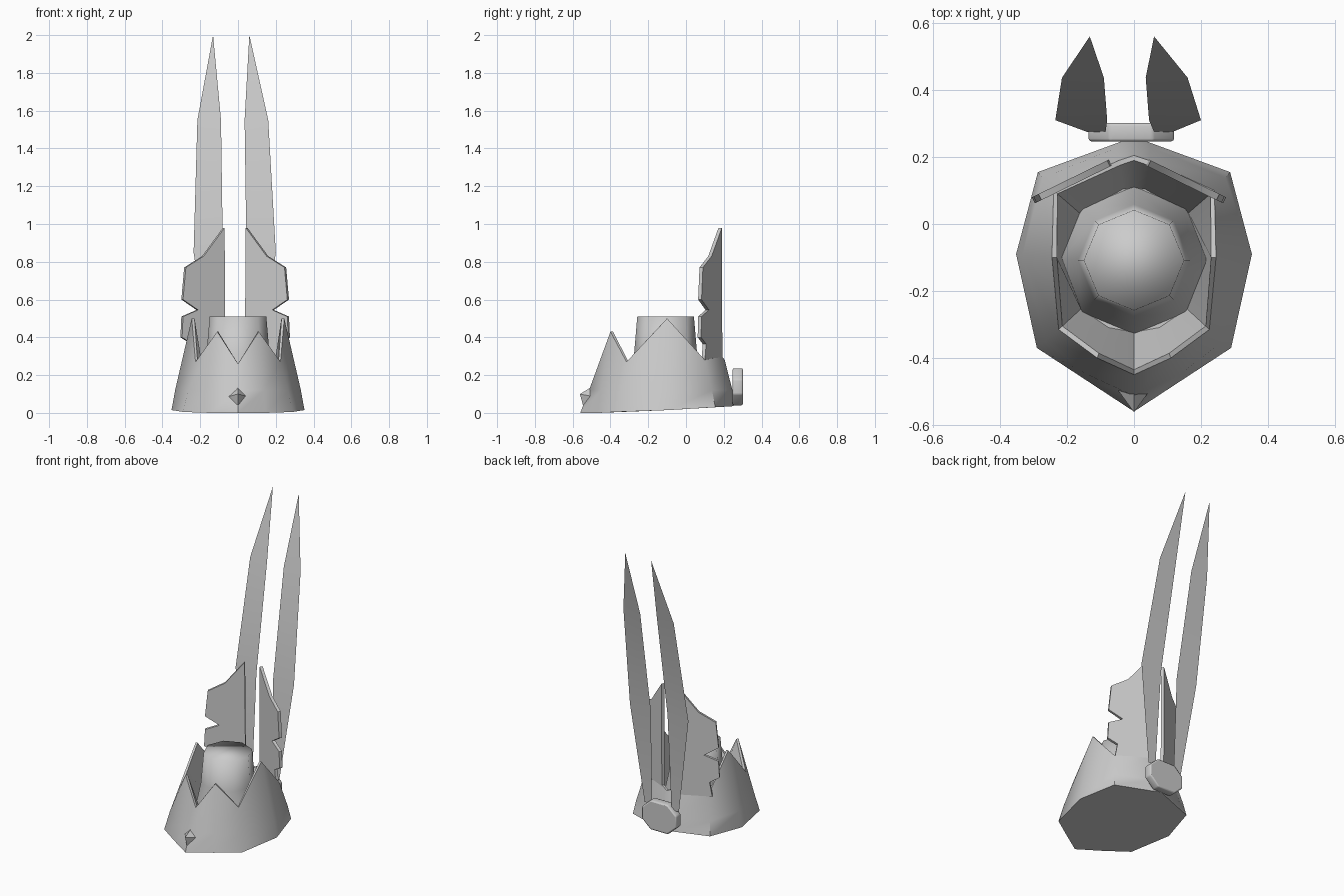
import bpy, bmesh, math
from mathutils import Vector

if "Cube" in bpy.data.objects:
    bpy.data.objects.remove(bpy.data.objects["Cube"])


def make(name, verts, faces, smooth=None):
    """Mesh object with consistent normals, optionally smooth shaded."""
    me = bpy.data.meshes.new(name)
    me.from_pydata([tuple(v) for v in verts], [], faces)
    bm = bmesh.new()
    bm.from_mesh(me)
    bmesh.ops.recalc_face_normals(bm, faces=bm.faces)
    bm.to_mesh(me)
    bm.free()
    ob = bpy.data.objects.new(name, me)
    bpy.context.collection.objects.link(ob)
    if smooth:
        bpy.ops.object.select_all(action='DESELECT')
        ob.select_set(True)
        bpy.context.view_layer.objects.active = ob
        bpy.ops.object.shade_smooth_by_angle(angle=math.radians(smooth))
    return ob


def loft(rings):
    """Quads joining equal closed rings, returned with the flat vertex list."""
    n = len(rings[0])
    faces = [[r * n + i, r * n + (i + 1) % n, (r + 1) * n + (i + 1) % n, (r + 1) * n + i]
             for r in range(len(rings) - 1) for i in range(n)]
    return [v for ring in rings for v in ring], faces


def slab(name, outline, offset, smooth=None):
    """Closed prism: outline points swept by an offset vector."""
    pts = [Vector(p) for p in outline]
    n = len(pts)
    verts, faces = loft([pts, [p + Vector(offset) for p in pts]])
    faces += [list(range(n)), list(range(n, 2 * n))]
    return make(name, verts, faces, smooth)


# Crown: half columns (bottom, top) from front centre to back centre
half = [((0, -.56, 0), (0, -.45, .26)),
        ((.145, -.465, 0), (.11, -.4, .43)),
        ((.29, -.37, .005), (.225, -.315, .27)),
        ((.352, -.09, .015), (.245, -.1, .5)),
        ((.287, .155, .03), (.24, .1, .28)),
        ((.05, .242, .035), (.045, .19, .3)),
        ((0, .26, .04), (0, .205, .28))]
flip = lambda p: (-p[0], p[1], p[2])
cols = half + [(flip(b), flip(t)) for b, t in half[-2:0:-1]]
n = len(cols)
centre = Vector((0, -.108, 0))
rings = [[], [], [], [], []]
for b, t in cols:
    b, t = Vector(b), Vector(t)
    out = Vector((t.x, t.y, 0)) - centre
    out.normalize()
    rings[0].append(b)
    rings[1].append(b.lerp(t, (.12 - b.z) / (t.z - b.z)) + out * .004)
    rings[2].append(t)
    rings[3].append(t - out * .015)          # inner edge of the rim
    rings[4].append(centre + out * .215 + Vector((0, 0, .06)))   # foot of the bowl
verts, faces = loft(rings)
faces += [list(range(n)), list(range(4 * n, 5 * n))]
make("crown", verts, faces, 50)

# Eight-sided inner cap with a flat top
levels = [(.22, .06), (.167, .31), (.15, .51)]
ring = lambda r, z: [(r * math.sin(i * math.pi / 4), -.108 + r * math.cos(i * math.pi / 4), z)
                     for i in range(8)]
verts, faces = loft([ring(r, z) for r, z in levels])
faces += [list(range(16, 24)), list(range(8))]
make("inner_cap", verts, faces, 95)

# Tall notched plates continuing the back of the wall upwards
plate = [(.05, .98), (.16, .83), (.255, .77), (.27, .6), (.19, .545), (.27, .51),
         (.275, .4), (.22, .365), (.235, .27), (.045, .27)]
for side, name in ((1, "back_plate_right"), (-1, "back_plate_left")):
    pts = [(side * (u + .015) - .015, .19 - .49 * (u - .05), z) for u, z in plate]
    slab(name, pts, (-.009 * side, -.018, 0), 40)

# Thin feathers leaning backwards: x of outer and inner edge at each height
depth = [(.2, .275), (.85, .31), (1.55, .437)]
feathers = {"feather_right": ([.115, .2, .16], [.06, .045, .035], .06),
            "feather_left": ([-.14, -.235, -.215], [-.085, -.08, -.09], -.132)}
for name, (outer, inner, tip) in feathers.items():
    verts = [(x, y, z) for xs in (outer, inner) for x, (z, y) in zip(xs, depth)]
    verts.append((tip, .56, 2.0))
    make(name, verts, [[0, 1, 4, 3], [1, 2, 5, 4], [2, 6, 5]], 40)

# Eight-sided holder for the feathers
oct_pts = [(-.008 + .128 * sx, .247, .138 + .098 * sz) for sx, sz in
           ((1, .4), (.5, 1), (-.5, 1), (-1, .4), (-1, -.4), (-.5, -1), (.5, -1), (1, -.4))]
holder = slab("feather_holder", oct_pts, (0, .054, 0), 60)
bev = holder.modifiers.new("soft_edge", 'BEVEL')
bev.width = .008
bev.segments = 2

# Diamond-shaped gem set into the front of the crown
verts = [(0, -.562, .1), (.056, -.485, .085), (0, -.495, .14),
         (-.056, -.485, .085), (0, -.545, .04)]
make("front_gem", verts, [[0, 1, 2], [0, 2, 3], [0, 3, 4], [0, 4, 1], [1, 4, 3, 2]])
